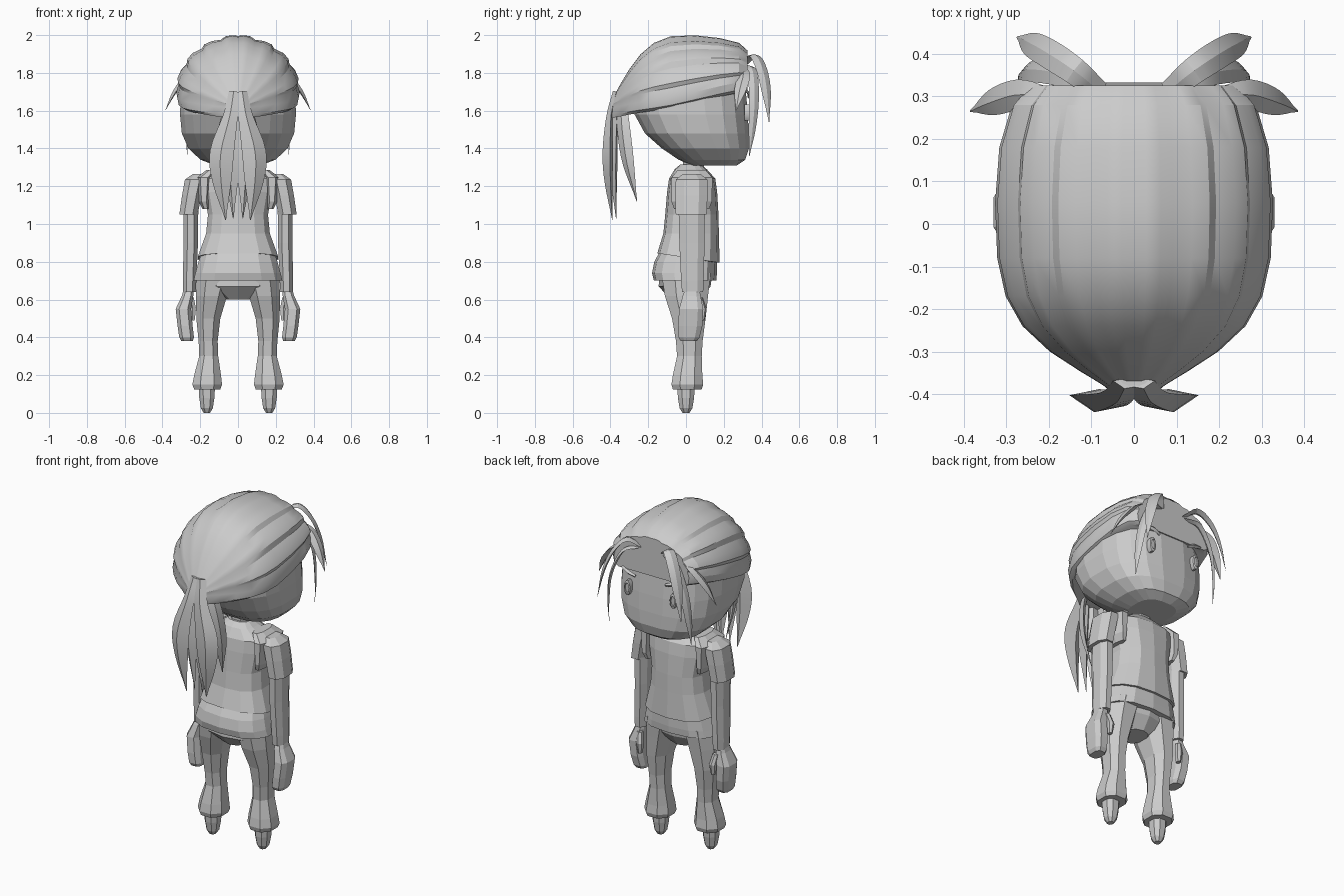
import bpy, bmesh, math
from mathutils import Vector

default_cube = bpy.data.objects.get("Cube")
if default_cube:
    bpy.data.objects.remove(default_cube, do_unlink=True)

grey = bpy.data.materials.new("plain_grey")
grey.use_nodes = True
grey.diffuse_color = (0.6, 0.6, 0.6, 1)
grey.node_tree.nodes["Principled BSDF"].inputs["Base Color"].default_value = (0.6, 0.6, 0.6, 1)


def loft(name, rings, closed=True, smooth=False):
    """Skin a list of equally long point rings and cap both ends."""
    bm = bmesh.new()
    rows = [[bm.verts.new(p) for p in ring] for ring in rings]
    count = len(rows[0])
    for low, high in zip(rows, rows[1:]):
        for i in range(count if closed else count - 1):
            j = (i + 1) % count
            bm.faces.new((low[i], low[j], high[j], high[i]))
    bm.faces.new(rows[0])
    bm.faces.new(rows[-1])
    bmesh.ops.recalc_face_normals(bm, faces=bm.faces)
    mesh = bpy.data.meshes.new(name)
    bm.to_mesh(mesh)
    bm.free()
    mesh.materials.append(grey)
    obj = bpy.data.objects.new(name, mesh)
    bpy.context.collection.objects.link(obj)
    if smooth:
        bpy.ops.object.select_all(action="DESELECT")
        obj.select_set(True)
        bpy.context.view_layer.objects.active = obj
        bpy.ops.object.shade_smooth_by_angle(angle=math.radians(28))
    return obj


def section(z, cx, rx, back, front, sides=8, power=2.3, tilt=0.0):
    """Horizontal rounded ring between y = back and y = front."""
    ring = []
    cy, ry = (back + front) / 2, (front - back) / 2
    for i in range(sides):
        a = math.tau * (i + 0.5) / sides
        c, s = math.cos(a), math.sin(a)
        x = math.copysign(abs(c) ** (2 / power), c)
        y = math.copysign(abs(s) ** (2 / power), s)
        ring.append((cx + rx * x, cy + ry * y, z + tilt * y))
    return ring


def body(name, table, **options):
    """Central part from rows of z, half width, back, front."""
    return loft(name, [section(z, 0, rx, b, f, **options) for z, rx, b, f in table])


def limb(name, table, **options):
    """Mirrored pair from rows of z, centre x, half width, back, front."""
    for side, sx in (("left", 1), ("right", -1)):
        loft(f"{side}_{name}", [section(z, sx * cx, rx, b, f, **options)
                                for z, cx, rx, b, f in table])


def resample(points, steps=4):
    """Smooth path through x, y, z, half-width points."""
    pts = [Vector(p) for p in points]
    pts = [pts[0] * 2 - pts[1]] + pts + [pts[-1] * 2 - pts[-2]]
    out = []
    for p, q, r, s in zip(pts, pts[1:], pts[2:], pts[3:]):
        for k in range(steps):
            t = k / steps
            out.append((q * 2 + (r - p) * t + (p * 2 - q * 5 + r * 4 - s) * t * t
                        + (q * 3 - p - r * 3 + s) * t ** 3) / 2)
    return out + [pts[-2]]


def strands(name, points, across, thick=0.35):
    """Mirrored pair of tapering hair strands with a ridged section."""
    path = resample(points)
    for side, sx in (("left", 1), ("right", -1)):
        rings = []
        for i, p in enumerate(path):
            centre = p.to_3d()
            along = path[min(i + 1, len(path) - 1)].to_3d() - path[max(i - 1, 0)].to_3d()
            wide = Vector(across)
            wide = (wide - along * (wide.dot(along) / along.length_squared)).normalized()
            deep = along.cross(wide).normalized()
            w = max(p.w, 0.002)
            corners = [centre + wide * w, centre + deep * w * thick,
                       centre - wide * w, centre - deep * w * thick]
            rings.append([(sx * c.x, c.y, c.z) for c in corners])
        loft(f"{side}_{name}", rings, smooth=True)


# Head and neck
body("head", [(1.31, .12, .03, .27), (1.34, .2, -.04, .315), (1.4, .265, -.13, .335),
              (1.48, .3, -.22, .335), (1.58, .31, -.275, .33), (1.7, .305, -.29, .32),
              (1.82, .26, -.23, .295), (1.9, .18, -.14, .25), (1.94, .08, -.05, .15)],
     sides=20, power=2.7)
body("neck", [(1.22, .07, -.02, .1), (1.36, .065, -.02, .1)])

# Swept back hair: stepped lock profile, as angle from the crown and scale
half = [(0, .985), (5, 1), (11, 1), (17, .955), (25, .985), (33, .99), (38, .95),
        (47, .99), (55, .99), (61, .945), (70, .985), (78, .995), (82, .955),
        (92, .99), (100, .98), (104, .9)]
profile = [(-a, r) for a, r in reversed(half[1:])] + half
# Stations from forehead to tie: y, half width, crown height, side height
stations = [(.325, .25, 1.92, 1.76), (.28, .29, 1.96, 1.76), (.18, .32, 1.985, 1.74),
            (.05, .33, 2.0, 1.71), (-.08, .325, 1.995, 1.68), (-.17, .305, 1.96, 1.665),
            (-.24, .265, 1.9, 1.655), (-.3, .2, 1.82, 1.645), (-.345, .13, 1.745, 1.635),
            (-.375, .08, 1.69, 1.63), (-.395, .05, 1.65, 1.625)]
hair_rings = []
for y, width, top, mid in stations:
    ring = []
    for degrees, r in profile:
        a = math.radians(degrees)
        height = top - mid if abs(degrees) < 90 else 0.3
        ring.append((width * r * math.sin(a), y, mid + height * r * math.cos(a)))
    hair_rings.append(ring)
loft("swept_hair", hair_rings, smooth=True)

# Ponytail
strands("tail_outer_lock", [(.02, -.375, 1.7, .03), (.04, -.405, 1.57, .04),
                            (.085, -.415, 1.38, .065), (.085, -.41, 1.22, .05),
                            (.065, -.39, 1.02, 0)], (1, .2, 0), .42)
strands("tail_inner_lock", [(.015, -.37, 1.7, .025), (.025, -.38, 1.5, .04),
                            (.035, -.385, 1.3, .045), (.025, -.37, 1.03, 0)], (1, .3, 0), .5)
strands("tail_side_lock", [(.05, -.34, 1.63, .03), (.085, -.33, 1.5, .04),
                           (.1, -.305, 1.32, .035), (.08, -.26, 1.12, 0)], (.6, 1, 0), .4)

# Loose strands around the face
strands("fringe_strand", [(.08, .31, 1.85, .025), (.14, .36, 1.89, .032),
                          (.2, .4, 1.82, .034), (.245, .425, 1.7, .028),
                          (.275, .44, 1.54, 0)], (.5, -.85, 0), .3)
strands("cheek_strand", [(.09, .31, 1.84, .022), (.17, .35, 1.81, .028),
                         (.24, .36, 1.66, .028), (.265, .35, 1.5, .02),
                         (.27, .335, 1.36, 0)], (.4, -.9, 0), .3)
strands("temple_strand", [(.21, .3, 1.82, .025), (.27, .305, 1.78, .035),
                          (.335, .285, 1.7, .03), (.385, .265, 1.6, 0)], (.2, 1, 0), .35)

# Eyes and brows as small raised pieces on the face
strands("brow", [(.1, .333, 1.67, .008), (.14, .338, 1.685, .012),
                 (.19, .325, 1.7, .008)], (0, 0, 1), 1)
for side, sx in (("left", 1), ("right", -1)):
    rings = []
    for y, scale in ((.31, 1), (.339, 1), (.343, .7), (.337, .6)):
        rings.append([(sx * .15 + .02 * scale * math.cos(math.tau * i / 10), y,
                       1.59 + .045 * scale * math.sin(math.tau * i / 10)) for i in range(10)])
    loft(f"{side}_eye", rings, smooth=True)

# Jacket, shirt tail and seat of the trousers
jacket_rows = [(1.315, .065, -.03, .08), (1.29, .1, -.06, .11), (1.24, .19, -.09, .155),
               (1.17, .185, -.1, .165), (1.05, .162, -.11, .172), (.95, .172, -.12, .174),
               (.82, .217, -.152, .178), (.82, .2, -.14, .16)]
loft("jacket", [section(z, 0, rx, b, f, sides=14, power=2.6, tilt=-.025 if z < .9 else 0)
                for z, rx, b, f in jacket_rows])
body("shirt_tail", [(.87, .19, -.13, .16), (.8, .213, -.168, .164), (.74, .23, -.18, .164),
                    (.7, .24, -.17, .16), (.7, .21, -.15, .14)], sides=14, power=2.6)
body("trouser_seat", [(.74, .2, -.14, .14), (.67, .18, -.145, .13), (.6, .07, -.08, .08)],
     sides=10)

# Shoulder bands, sleeves, arms and hands
limb("shoulder_band", [(1.285, .14, .03, -.05, .11), (1.245, .18, .045, -.085, .148),
                       (1.12, .18, .03, -.085, .145), (1.08, .17, .02, -.07, .13)])
limb("sleeve", [(1.265, .21, .03, -.02, .08), (1.235, .228, .057, -.06, .12),
                (1.15, .245, .055, -.062, .12), (1.05, .262, .052, -.06, .115),
                (1.05, .258, .04, -.045, .1)])
limb("arm", [(1.12, .25, .043, -.045, .105), (.9, .25, .041, -.04, .103),
             (.7, .256, .038, -.03, .098), (.64, .257, .036, -.025, .095)])
limb("hand", [(.67, .26, .024, 0, .07), (.62, .267, .032, -.02, .08),
              (.55, .289, .043, -.04, .095), (.46, .28, .042, -.045, .09),
              (.4, .272, .041, -.042, .075), (.38, .27, .032, -.03, .06)], power=3)
limb("thumb", [(.61, .25, .018, .06, .09), (.55, .24, .02, .07, .11),
               (.49, .24, .012, .07, .1)], sides=6)

# Trouser legs and feet
limb("trouser_leg", [(.74, .12, .105, -.14, .14), (.62, .14, .088, -.12, .125),
                     (.5, .157, .068, -.08, .11), (.38, .158, .054, -.058, .093),
                     (.3, .155, .054, -.052, .088), (.2, .161, .076, -.075, .092),
                     (.15, .163, .084, -.083, .097), (.125, .163, .074, -.075, .088)])
limb("foot", [(.15, .165, .047, -.05, .05), (.08, .165, .043, -.046, .046),
              (.025, .165, .034, -.036, .036), (0, .165, .018, -.02, .02)])
